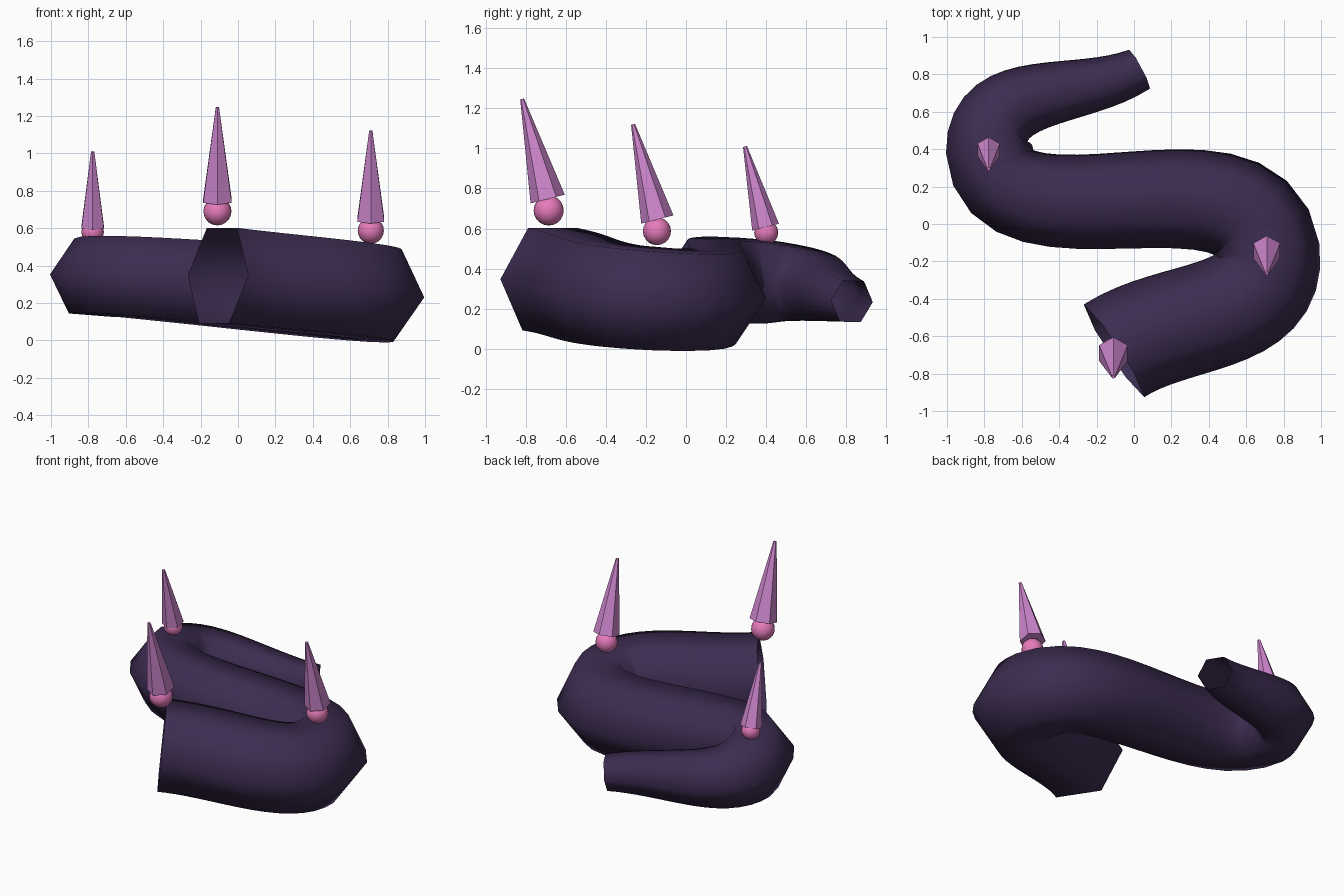
import bpy
from math import sin, cos

if "Cube" in bpy.data.objects:
    bpy.data.objects.remove(bpy.data.objects["Cube"])


def material(name, color):
    m = bpy.data.materials.new(name)
    m.diffuse_color = (*color, 1)
    m.use_nodes = True
    m.node_tree.nodes["Principled BSDF"].inputs["Base Color"].default_value = m.diffuse_color
    return m


DARK = material("dark_purple", (0.045, 0.025, 0.08))
PINK = material("pink", (0.80, 0.20, 0.50))
LILAC = material("lilac", (0.62, 0.24, 0.62))

# Body path: position and tube radius
PATH = [((-0.107, -0.678, 0.347), 0.296), ((0.71, -0.145, 0.25), 0.285),
        ((-0.775, 0.40, 0.335), 0.232), ((0.03, 0.828, 0.237), 0.118)]

# Tapering open six-sided tube along an S bend
curve = bpy.data.curves.new("body", 'CURVE')
curve.dimensions = '3D'
curve.bevel_depth = 1.0
curve.bevel_resolution = 1
curve.resolution_u = 16
spline = curve.splines.new('BEZIER')
spline.bezier_points.add(len(PATH) - 1)
for p, (co, r) in zip(spline.bezier_points, PATH):
    p.co = co
    p.radius = r
    p.handle_left_type = p.handle_right_type = 'AUTO'
body = bpy.data.objects.new("body", curve)
bpy.context.collection.objects.link(body)
bpy.context.view_layer.objects.active = body
body.select_set(True)
bpy.ops.object.convert(target='MESH')
body = bpy.context.object
body.data.materials.clear()
body.data.materials.append(DARK)
bpy.ops.object.shade_smooth()

# Back-leaning spikes with a bead under each: bead centre, bead radius,
# spike base centre (y, z), spike radius, spike length
TILT = 0.25
SPIKES = [((-0.11, -0.685, 0.69), 0.075, (-0.69, 0.747), 0.088, 0.515),
          ((0.71, -0.145, 0.587), 0.070, (-0.143, 0.645), 0.083, 0.49),
          ((-0.777, 0.40, 0.58), 0.060, (0.397, 0.607), 0.069, 0.415)]
for i, (co, r, (y, z), base, length) in enumerate(SPIKES):
    bpy.ops.mesh.primitive_uv_sphere_add(segments=16, ring_count=10, radius=r, location=co)
    bead = bpy.context.object
    bead.name = f"spike_bead_{i + 1}"
    bead.data.materials.append(PINK)
    bpy.ops.object.shade_smooth()

    half = length / 2
    bpy.ops.mesh.primitive_cone_add(
        vertices=6, radius1=base, radius2=0.01, depth=length,
        location=(co[0], y - half * sin(TILT), z + half * cos(TILT)),
        rotation=(TILT, 0, 0))
    spike = bpy.context.object
    spike.name = f"spike_{i + 1}"
    spike.data.materials.append(LILAC)
